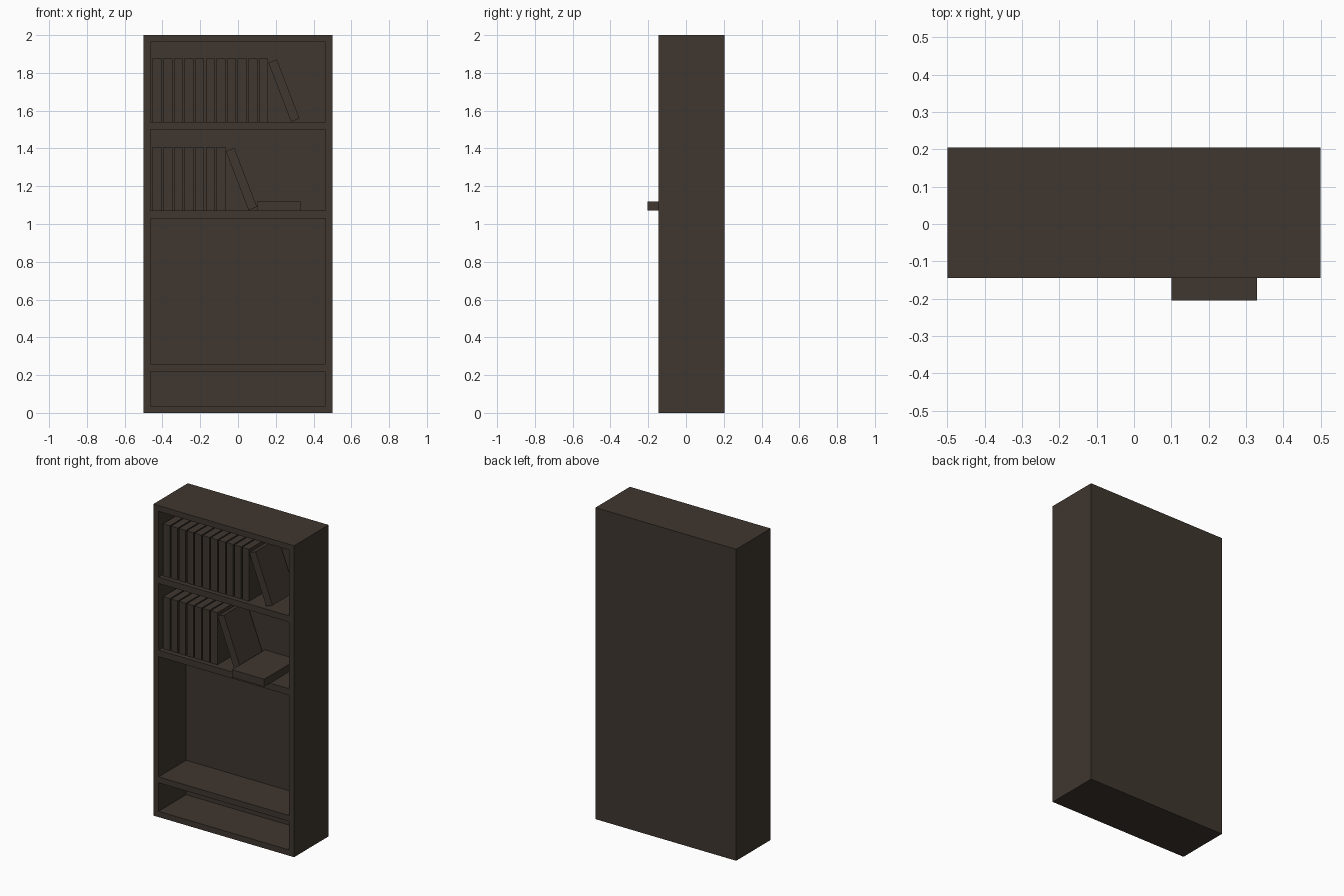
import bpy
import bmesh
from math import radians
from mathutils import Matrix

cube = bpy.data.objects.get("Cube")
if cube:
    bpy.data.objects.remove(cube, do_unlink=True)

# Single dark wood colour
wood = bpy.data.materials.new("dark brown wood")
wood.use_nodes = True
colour = (0.05, 0.037, 0.028, 1)
wood.diffuse_color = colour
wood.node_tree.nodes["Principled BSDF"].inputs["Base Color"].default_value = colour


def box(name, low, high, lean=0):
    """Box between two corners, turned about y by lean degrees."""
    centre = [(a + b) / 2 for a, b in zip(low, high)]
    size = [b - a for a, b in zip(low, high)]
    bm = bmesh.new()
    bmesh.ops.create_cube(bm, size=1, matrix=Matrix.Diagonal((*size, 1)))
    mesh = bpy.data.meshes.new(name)
    bm.to_mesh(mesh)
    bm.free()
    mesh.materials.append(wood)
    obj = bpy.data.objects.new(name, mesh)
    obj.location = centre
    obj.rotation_euler.y = radians(lean)
    bpy.context.collection.objects.link(obj)
    return obj


FRONT, BACK, INNER_BACK = -0.145, 0.205, 0.135
WALL, INSIDE = 0.5, 0.463

# Case: two sides, back panel and five boards
box("right_side", (-WALL, FRONT, 0), (-INSIDE, BACK, 2))
box("left_side", (INSIDE, FRONT, 0), (WALL, BACK, 2))
box("back_panel", (-INSIDE, INNER_BACK, 0), (INSIDE, BACK, 2))
boards = {"bottom_board": (0, 0.037), "low_shelf": (0.22, 0.258),
          "middle_shelf": (1.03, 1.072), "upper_shelf": (1.5, 1.54),
          "top_board": (1.963, 2)}
for name, (low, high) in boards.items():
    box(name, (-INSIDE, FRONT, low), (INSIDE, INNER_BACK, high))

# Books: an upright row ending in one that leans on it
THICK, TALL, PITCH = 0.048, 0.335, 0.0563
BOOK_FRONT, BOOK_BACK = -0.115, 0.115


def book_row(name, count, floor):
    for i in range(count):
        x = -0.452 + i * PITCH
        box(f"{name}_book_{i + 1}", (x, BOOK_FRONT, floor),
            (x + THICK, BOOK_BACK, floor + TALL))
    x = -0.452 + count * PITCH + 0.076
    leaning = box(f"{name}_leaning_book", (x - THICK / 2, BOOK_FRONT, floor),
                  (x + THICK / 2, BOOK_BACK, floor + TALL), -21)
    leaning.location.z = floor + 0.166


book_row("upper", 11, boards["upper_shelf"][1])
book_row("middle", 7, boards["middle_shelf"][1])

# Book lying flat, sticking out over the shelf edge
floor = boards["middle_shelf"][1]
box("flat_book", (0.1, -0.205, floor), (0.33, 0.13, floor + THICK))
